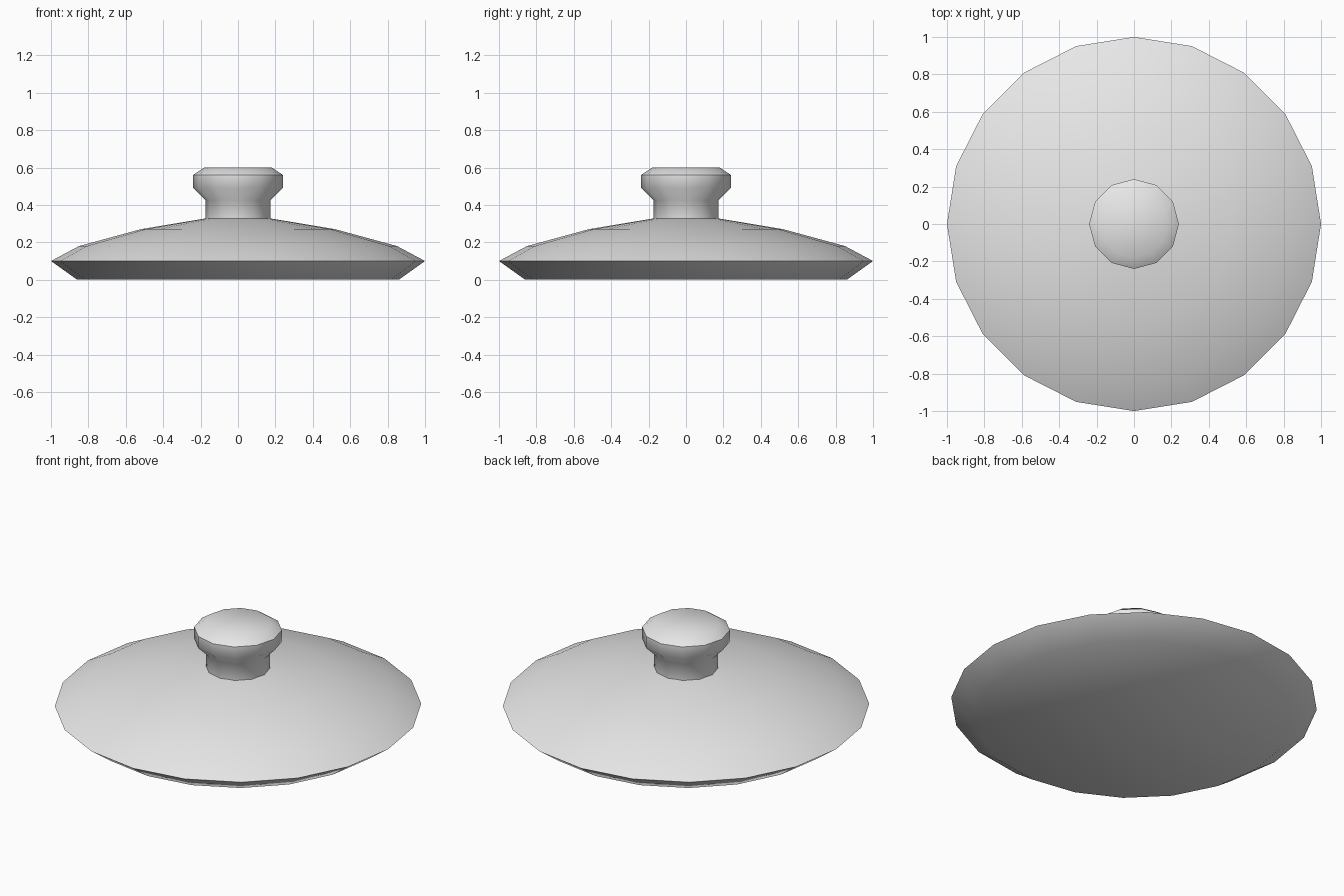
import bpy
import bmesh
from math import cos, sin, tau, radians

if "Cube" in bpy.data.objects:
    bpy.data.objects.remove(bpy.data.objects["Cube"], do_unlink=True)

# One plain grey for the whole lid
grey = bpy.data.materials.new("light_grey")
grey.use_nodes = True
colour = (0.8, 0.8, 0.8, 1)
grey.diffuse_color = colour
grey.node_tree.nodes["Principled BSDF"].inputs["Base Color"].default_value = colour


def lathe(name, profile, sides):
    """Turn a (radius, height) profile, listed bottom to top, into a capped solid."""
    bm = bmesh.new()
    rings = [[bm.verts.new((r * cos(tau * i / sides), r * sin(tau * i / sides), z))
              for i in range(sides)] for r, z in profile]
    for low, high in zip(rings, rings[1:]):
        for i in range(sides):
            j = (i + 1) % sides
            bm.faces.new((low[i], low[j], high[j], high[i]))
    bm.faces.new(rings[0][::-1])
    bm.faces.new(rings[-1])
    mesh = bpy.data.meshes.new(name)
    bm.to_mesh(mesh)
    bm.free()
    mesh.materials.append(grey)
    obj = bpy.data.objects.new(name, mesh)
    bpy.context.collection.objects.link(obj)
    bpy.ops.object.select_all(action="DESELECT")
    obj.select_set(True)
    bpy.context.view_layer.objects.active = obj
    bpy.ops.object.shade_smooth_by_angle(angle=radians(50))
    return obj


# Shallow domed lid with a sharp rim and an undercut base
lathe("lid_dome", [(0.86, 0), (1, 0.1), (0.85, 0.18), (0.52, 0.27), (0.16, 0.33)], 20)

# Waisted knob on top
lathe("lid_knob", [(0.175, 0.31), (0.175, 0.425), (0.24, 0.49),
                   (0.24, 0.56), (0.18, 0.6)], 12)
